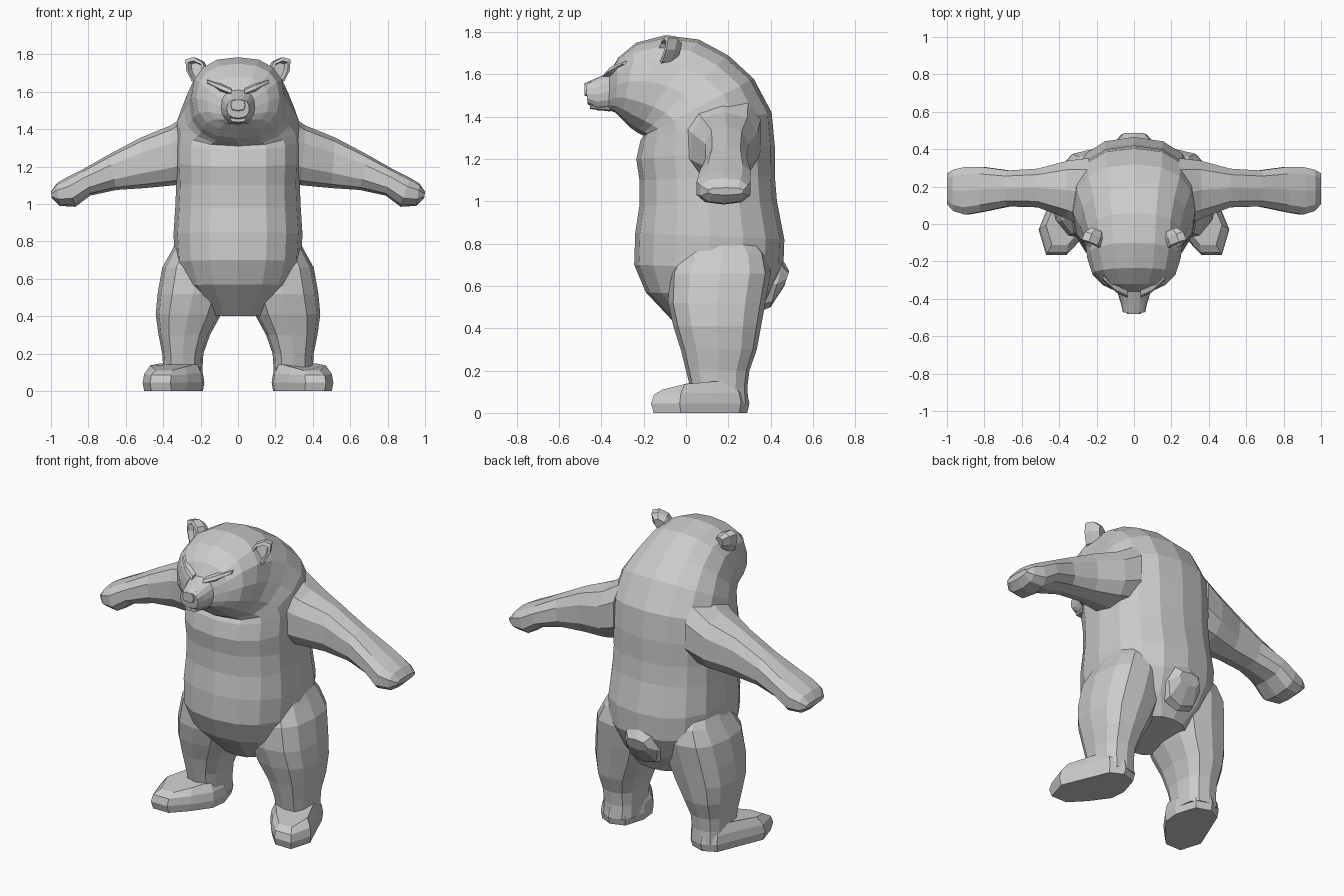
import bpy, bmesh, math
from mathutils import Vector

cube = bpy.data.objects.get("Cube")
if cube:
    bpy.data.objects.remove(cube)

fur = bpy.data.materials.new("grey fur")
fur.use_nodes = True
fur.diffuse_color = (0.6, 0.6, 0.6, 1)
fur.node_tree.nodes["Principled BSDF"].inputs["Base Color"].default_value = (0.6, 0.6, 0.6, 1)


def ring(a, b, side, n=16, p=2.4):
    """Rounded-box section through points a and b, with half-width vector side."""
    a, b, side = Vector(a), Vector(b), Vector(side)
    mid, half = (a + b) / 2, (b - a) / 2
    pts = []
    for i in range(n):
        t = 2 * math.pi * i / n
        c, s = math.cos(t), math.sin(t)
        c = math.copysign(abs(c) ** (2 / p), c)
        s = math.copysign(abs(s) ** (2 / p), s)
        pts.append(mid - half * c + side * s)
    return pts


def loft(name, rings, mirror=True):
    """Skin a list of equal-sized sections and cap both ends."""
    bm = bmesh.new()
    rows = [[bm.verts.new(p) for p in r] for r in rings]
    n = len(rows[0])
    for lo, hi in zip(rows, rows[1:]):
        for i in range(n):
            j = (i + 1) % n
            bm.faces.new((lo[i], lo[j], hi[j], hi[i]))
    bm.faces.new(rows[0][::-1])
    bm.faces.new(rows[-1])
    bmesh.ops.recalc_face_normals(bm, faces=bm.faces)
    mesh = bpy.data.meshes.new(name)
    bm.to_mesh(mesh)
    bm.free()
    mesh.materials.append(fur)
    ob = bpy.data.objects.new(name, mesh)
    bpy.context.collection.objects.link(ob)
    if mirror:
        ob.modifiers.new("Mirror", 'MIRROR')
    return ob


# Torso, neck, head and snout: belly-side y, z, back-side y, z, half width
spine = [
    (-.03, .40, .34, .44, .16), (-.19, .57, .40, .55, .29),
    (-.245, .70, .46, .68, .335), (-.24, .85, .465, .82, .345),
    (-.22, .98, .43, 1.0, .335), (-.22, 1.1, .42, 1.12, .33),
    (-.235, 1.2, .42, 1.26, .335), (-.215, 1.29, .405, 1.42, .335),
    (-.2, 1.31, .32, 1.58, .325), (-.21, 1.315, .2, 1.69, .29),
    (-.23, 1.325, .06, 1.765, .262), (-.265, 1.35, -.1, 1.785, .25),
    (-.305, 1.39, -.235, 1.75, .222), (-.335, 1.42, -.32, 1.68, .165),
    (-.365, 1.43, -.36, 1.61, .09), (-.42, 1.43, -.43, 1.58, .07),
    (-.465, 1.46, -.475, 1.56, .06),
]
loft("body_and_head", [ring((0, a, b), (0, c, d), (w, 0, 0)) for a, b, c, d, w in spine], False)

# Nose pad and lower lip
loft("nose", [ring((0, y, a), (0, y, b), (w, 0, 0), 8, 3) for y, a, b, w in
              [(-.45, 1.49, 1.572, .045), (-.48, 1.5, 1.558, .038)]], False)
loft("lower_lip", [ring((0, y, a), (0, y, b), (w, 0, 0), 8, 3) for y, a, b, w in
                   [(-.36, 1.425, 1.47, .06), (-.455, 1.437, 1.47, .04)]], False)

# Tail
loft("tail", [ring((0, a, b), (0, c, d), (w, 0, 0), 8, 2.5) for a, b, c, d, w in
              [(.3, .46, .38, .74, .13), (.40, .5, .46, .72, .11), (.465, .6, .488, .67, .07)]], False)

# Arms: x, z below, x, z above, front y, back y
arm = [
    (.24, 1.12, .24, 1.5, -.04, .36), (.34, 1.1, .36, 1.42, .02, .345),
    (.5, 1.085, .52, 1.355, .085, .3), (.65, 1.075, .69, 1.265, .09, .29),
    (.79, 1.045, .83, 1.185, .06, .31), (.87, .985, .92, 1.14, .045, .31),
    (.955, .99, .97, 1.11, .065, .295), (.995, 1.03, 1.0, 1.065, .1, .275),
]
loft("arm", [ring((a, (f + k) / 2, b), (c, (f + k) / 2, d), (0, (k - f) / 2, 0), 10, 2.6)
             for a, b, c, d, f, k in arm])

# Legs: z, inner x, outer x, front y, back y
leg = [
    (.86, .1, .3, .02, .3), (.75, .06, .355, -.04, .38), (.66, .04, .405, -.08, .4),
    (.52, .05, .43, -.085, .375), (.41, .09, .44, -.06, .355), (.3, .15, .425, -.025, .335),
    (.2, .185, .405, .0, .3), (.12, .19, .4, .02, .29), (.04, .19, .4, .03, .295),
]
loft("leg", [ring(((i + o) / 2, f, z), ((i + o) / 2, b, z), ((o - i) / 2, 0, 0), 12, 2.6)
             for z, i, o, f, b in leg])

# Feet: one outline raised in steps, with the instep rising toward the ankle
outline = [(.47, -.165), (.51, -.03), (.44, .14), (.39, .26), (.31, .3), (.22, .27),
           (.18, .14), (.19, .04), (.27, -.07), (.36, -.165)]
centre = Vector((.33, .08))


def foot_ring(scale, z, rise):
    pts = []
    for p in outline:
        q = centre + (Vector(p) - centre) * scale
        pts.append((q.x, q.y, z + rise * min(1, max(0, (q.y + .16) / .2))))
    return pts


loft("foot", [foot_ring(.95, 0, 0), foot_ring(1, .045, 0),
              foot_ring(.95, .085, .01), foot_ring(.78, .098, .05)])

# Ears: cupped shells facing forward and outward
out = Vector((.35, -.94, 0))
across = Vector((.94, .35, .12))


def ear_ring(size, depth):
    base = Vector((.213, -.09, 1.71)) + out * depth
    up = Vector((.02, .02, .075)) * size
    return ring(base - up, base + up, across * .06 * size, 8, 2.6)


loft("ear", [ear_ring(.6, -.055), ear_ring(.95, -.02), ear_ring(1, .025),
             ear_ring(.75, .03), ear_ring(.6, 0)])

# Frowning brows and small eyes
brow = [((.035, -.352, 1.60), .018), ((.095, -.325, 1.625), .022), ((.165, -.262, 1.655), .012)]
loft("brow", [ring(Vector(c) - Vector((0, .02, r)), Vector(c) + Vector((0, 0, r)),
                   (0, .03, 0), 6, 2) for c, r in brow])
eye = [((.065, -.345, 1.585), .006), ((.095, -.328, 1.59), .013), ((.125, -.305, 1.597), .006)]
loft("eye", [ring(Vector(c) - Vector((0, 0, r)), Vector(c) + Vector((0, 0, r)),
                  (0, .02, 0), 6, 2) for c, r in eye])
